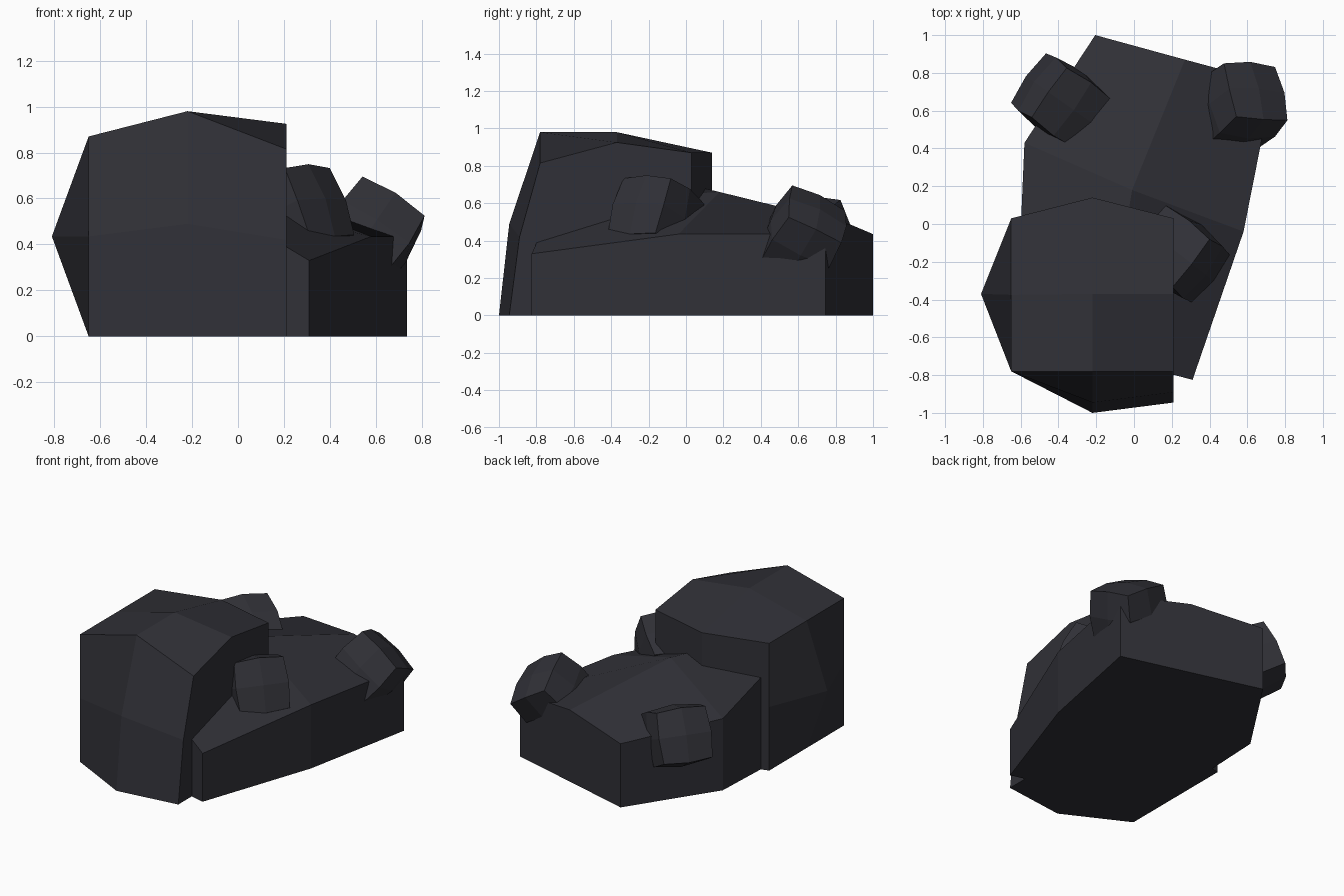
import bpy, bmesh
from mathutils import Vector

if "Cube" in bpy.data.objects:
    bpy.data.objects.remove(bpy.data.objects["Cube"])

stone = bpy.data.materials.new("dark slate")
stone.diffuse_color = (0.030, 0.030, 0.038, 1)
stone.use_nodes = True
stone.node_tree.nodes["Principled BSDF"].inputs["Base Color"].default_value = stone.diffuse_color


def rock(name, place):
    """Cube cut once per side; place(i, j, k) maps each -1/0/1 grid point."""
    bm = bmesh.new()
    bmesh.ops.create_cube(bm, size=2)
    bmesh.ops.subdivide_edges(bm, edges=bm.edges[:], cuts=1, use_grid_fill=True)
    for v in bm.verts:
        v.co = place(*(round(c) for c in v.co))
    bmesh.ops.recalc_face_normals(bm, faces=bm.faces[:])
    mesh = bpy.data.meshes.new(name)
    bm.to_mesh(mesh)
    bm.free()
    mesh.materials.append(stone)
    ob = bpy.data.objects.new(name, mesh)
    bpy.context.collection.objects.link(ob)
    return ob


# Tall boulder: upright block with a few grid points pulled out
tall_moves = {
    (0, -1, 1): (-0.22, -0.78, 0.98), (1, -1, 1): (0.21, -0.78, 0.815),
    (0, 0, 1): (-0.22, -0.37, 0.98), (1, 0, 1): (0.21, -0.37, 0.925),
    (0, -1, 0): (-0.22, -0.945, 0.49), (1, -1, 0): (0.21, -0.89, 0.42),
    (0, -1, -1): (-0.22, -1.0, 0), (1, -1, -1): (0.21, -0.945, 0),
    (-1, 0, 0): (-0.81, -0.37, 0.435),
}


def tall(i, j, k):
    if (i, j, k) in tall_moves:
        return tall_moves[i, j, k]
    y = 0.14 if (i, j) == (0, 1) else -0.375 + 0.405 * j
    return (-0.22 + 0.43 * i, y, 0.435 + 0.435 * k)


rock("tall_boulder", tall)

# Low boulder: skewed plan with upright sides and an uneven top (x, y, top z)
low_plan = {
    (-1, -1): (-0.62, -0.50, 0.82), (0, -1): (-0.16, -0.70, 0.61), (1, -1): (0.31, -0.825, 0.33),
    (-1, 0): (-0.58, 0.43, 0.49), (0, 0): (-0.01, 0.18, 0.66), (1, 0): (0.58, -0.04, 0.435),
    (-1, 1): (-0.205, 1.0, 0.435), (0, 1): (0.27, 0.87, 0.49), (1, 1): (0.735, 0.745, 0.435),
}


def low(i, j, k):
    x, y, top = low_plan[i, j]
    return (x, y, top * (k + 1) / 2)


rock("low_boulder", low)


# Small stones: tilted cubes with bulging sides
def small(name, centre, u, v, size=0.16):
    u, v = Vector(u).normalized(), Vector(v).normalized()
    n = u.cross(v).normalized()
    v = n.cross(u)
    bulge = {1: 1.22, 2: 1.08, 3: 1.0}

    def place(i, j, k):
        s = size * bulge[abs(i) + abs(j) + abs(k)]
        return Vector(centre) + s * (i * u + j * v + k * n)
    rock(name, place)


small("small_stone_right", (0.565, 0.625, 0.425), (0.84, -0.06, -0.53), (-0.24, 0.88, -0.40))
small("small_stone_left", (-0.385, 0.65, 0.405), (0.58, 0.82, 0), (-0.74, 0.53, 0.42))
small("small_stone_front", (0.24, -0.16, 0.52), (0.61, 0.79, 0), (0.72, -0.55, 0.42))
